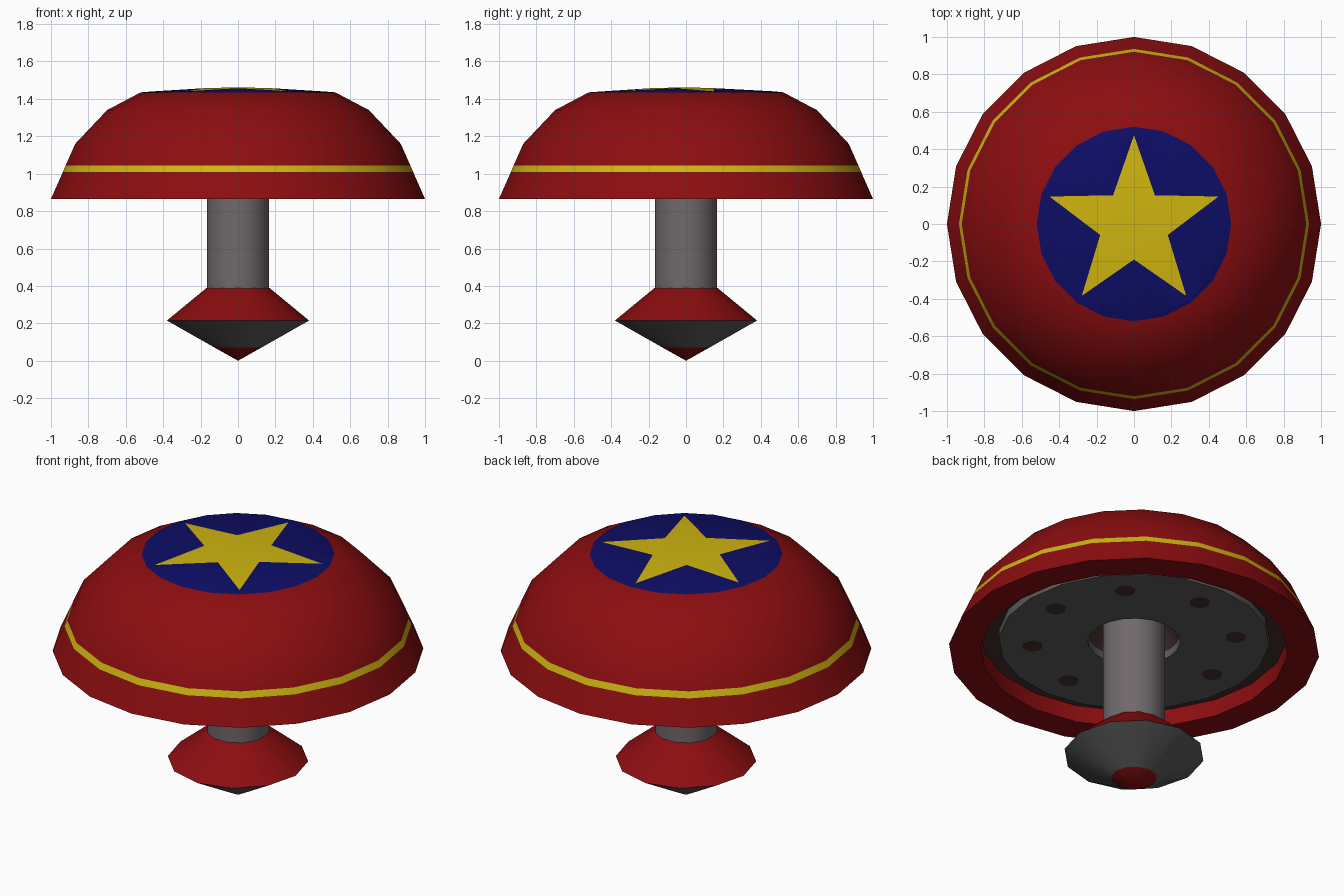
import bpy, bmesh, math

if "Cube" in bpy.data.objects:
    bpy.data.objects.remove(bpy.data.objects["Cube"])


def material(name, rgb):
    m = bpy.data.materials.new(name)
    m.use_nodes = True
    m.diffuse_color = (*rgb, 1)
    m.node_tree.nodes["Principled BSDF"].inputs["Base Color"].default_value = (*rgb, 1)
    return m


RED = material("deep red", (0.26, 0.004, 0.005))
YELLOW = material("yellow", (0.62, 0.46, 0.005))
BLUE = material("navy blue", (0.004, 0.004, 0.13))
GREY = material("steel grey", (0.16, 0.14, 0.145))
DARK = material("dark grey", (0.11, 0.11, 0.11))
VOID = material("dark maroon", (0.055, 0.028, 0.027))


def finish(bm, name, mats, angle=35):
    bmesh.ops.remove_doubles(bm, verts=bm.verts, dist=1e-5)
    bmesh.ops.recalc_face_normals(bm, faces=bm.faces)
    mesh = bpy.data.meshes.new(name)
    bm.to_mesh(mesh)
    bm.free()
    for m in mats:
        mesh.materials.append(m)
    obj = bpy.data.objects.new(name, mesh)
    bpy.context.collection.objects.link(obj)
    bpy.ops.object.select_all(action="DESELECT")
    obj.select_set(True)
    bpy.context.view_layer.objects.active = obj
    bpy.ops.object.shade_smooth_by_angle(angle=math.radians(angle))
    return obj


def ring(bm, r, z, n):
    # First vertex points to the back (+y)
    if r == 0:
        return [bm.verts.new((0, 0, z))] * n
    angles = [math.pi / 2 + math.tau * i / n for i in range(n)]
    return [bm.verts.new((r * math.cos(a), r * math.sin(a), z)) for a in angles]


def lathe(bm, profile, n, colours=None):
    # Spin a profile of (radius, height); one colour index per band
    rings = [ring(bm, r, z, n) for r, z in profile]
    for k, (a, b) in enumerate(zip(rings, rings[1:])):
        for i in range(n):
            j = (i + 1) % n
            corners = list(dict.fromkeys((a[i], a[j], b[j], b[i])))
            f = bm.faces.new(corners)
            f.material_index = colours[k] if colours else 0
    return rings


# Domed cap: hollow underside, rim, striped side
bm = bmesh.new()
profile = [(0, 1.12), (0.17, 1.1), (0.25, 0.965), (0.83, 0.965), (0.83, 0.865),
           (1, 0.865), (0.936, 1.01), (0.921, 1.045), (0.87, 1.16),
           (0.7, 1.34), (0.52, 1.435)]
rim = lathe(bm, profile, 20, [3, 3, 3, 0, 0, 0, 1, 0, 0, 0])[-1]

# Star cut into the blue top of the cap
points = ring(bm, 0.475, 1.44, 5)
notches = ring(bm, 0.19, 1.457, 10)[1::2]
star = [v for pair in zip(points, notches) for v in pair]
bmesh.ops.delete(bm, geom=[v for v in bm.verts if not v.link_faces and v not in star],
                 context="VERTS")
apex = bm.verts.new((0, 0, 1.462))
for k in range(10):
    s, t = star[k], star[(k + 1) % 10]
    a, b, c = (rim[(2 * k + d) % 20] for d in range(3))
    for corners in ((s, a, b), (s, b, t), (t, b, c)):
        bm.faces.new(corners).material_index = 2
    bm.faces.new((apex, s, t)).material_index = 1
finish(bm, "cap", [RED, YELLOW, BLUE, VOID])

# Ring plate under the cap
bm = bmesh.new()
lathe(bm, [(0.25, 0.965), (0.25, 0.92), (0.73, 0.92), (0.73, 0.965), (0.25, 0.965)], 20)
finish(bm, "under_plate", [DARK])

# Eight round openings in the ring plate
bm = bmesh.new()
for i in range(8):
    a = math.tau * i / 8
    made = bmesh.ops.create_cone(bm, cap_ends=True, segments=10,
                                 radius1=0.054, radius2=0.054, depth=0.006)
    bmesh.ops.translate(bm, verts=made["verts"],
                        vec=(0.55 * math.cos(a), 0.55 * math.sin(a), 0.919))
finish(bm, "plate_holes", [VOID])

# Central shaft
bm = bmesh.new()
lathe(bm, [(0, 0.37), (0.167, 0.37), (0.167, 1.11), (0, 1.11)], 32)
finish(bm, "shaft", [GREY])

# Pointed foot with a red tip
bm = bmesh.new()
lathe(bm, [(0, 0.39), (0.167, 0.39), (0.38, 0.215), (0.125, 0.07), (0, 0)], 12, [0, 0, 1, 0])
finish(bm, "foot", [RED, DARK])
